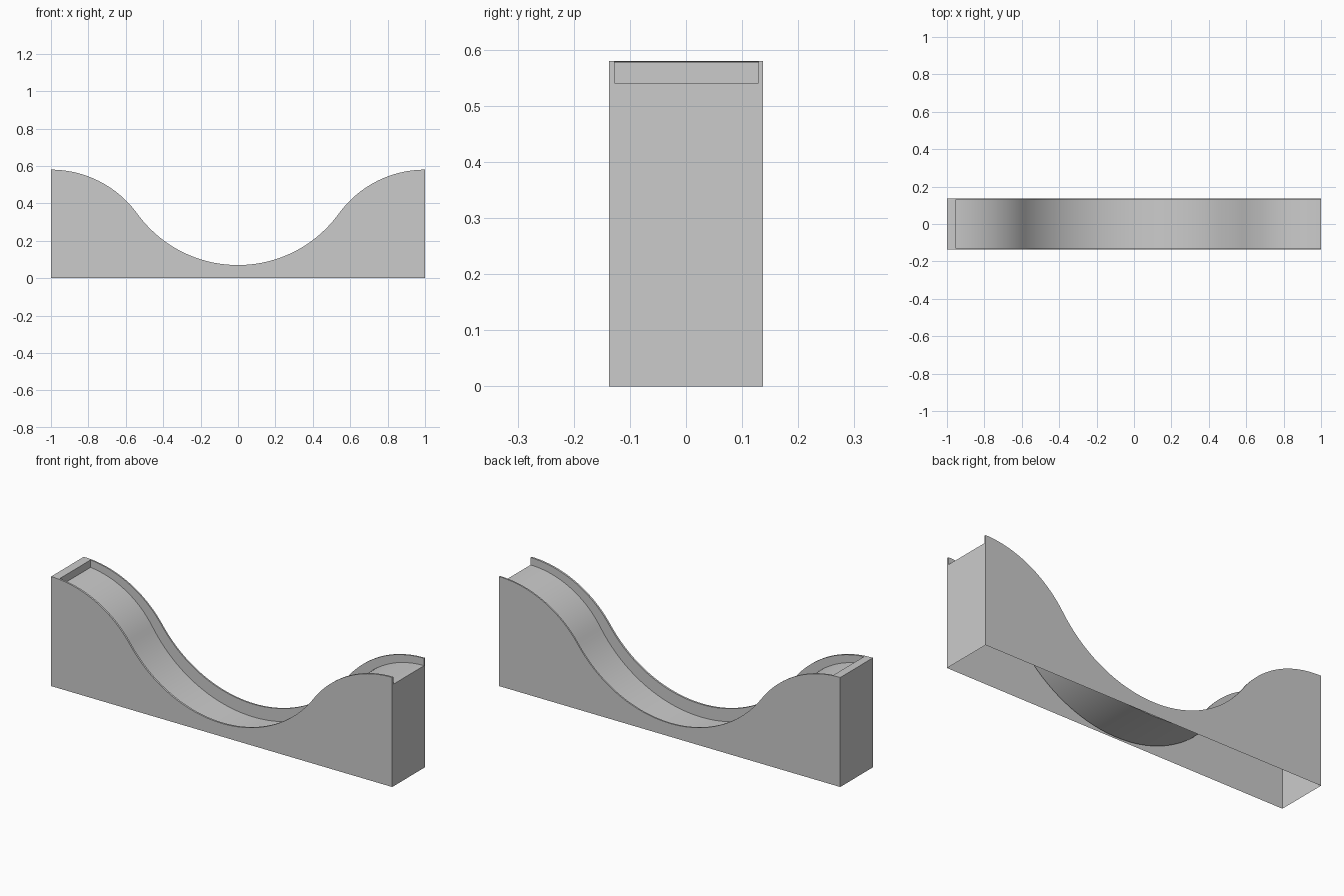
import bpy, bmesh
from math import sqrt

if "Cube" in bpy.data.objects:
    bpy.data.objects.remove(bpy.data.objects["Cube"])

OUT = 0.137               # outer half width
IN_L, IN_R = -0.127, 0.129  # channel sides
CAP = -0.955              # inner face of the closed end


def s_curve(x, top, low, r_crest):
    """Two tangent arcs: crest centred on |x| = 1, valley centred on x = 0."""
    drop = top - low
    total = (1 + drop * drop) / (2 * drop)
    r_valley = total - r_crest
    x = abs(x)
    if x > 1 - r_crest / total:
        return top - r_crest + sqrt(r_crest ** 2 - (1 - x) ** 2)
    return low + r_valley - sqrt(r_valley ** 2 - x * x)


def rim(x):
    return s_curve(x, 0.58, 0.07, 0.57)


def track(x):
    return s_curve(x, 0.541, 0.002, 0.49)


bm = bmesh.new()


def section(x, closed=False):
    zr = rim(x)
    zt = zr if closed else track(x)
    pts = [(-OUT, 0), (-OUT, zr), (IN_L, zr), (IN_L, zt),
           (IN_R, zt), (IN_R, zr), (OUT, zr), (OUT, 0)]
    return [bm.verts.new((x, y, z)) for y, z in pts]


# Closed end block, then the open channel
N = 120
rows = [section(-1 + (CAP + 1) * i / 4, True) for i in range(5)]
rows += [section(CAP + (1 - CAP) * i / N) for i in range(N + 1)]
for a, b in zip(rows, rows[1:]):
    for i in range(7):
        bm.faces.new((a[i], b[i], b[i + 1], a[i + 1]))

# End walls; the underside stays open
bm.faces.new(rows[0])
bm.faces.new(rows[-1][::-1])
bmesh.ops.remove_doubles(bm, verts=bm.verts, dist=1e-5)

mesh = bpy.data.meshes.new("curved_ramp")
bm.to_mesh(mesh)
bm.free()
ramp = bpy.data.objects.new("curved_ramp", mesh)
bpy.context.collection.objects.link(ramp)
bpy.context.view_layer.objects.active = ramp
ramp.select_set(True)
bpy.ops.object.shade_smooth_by_angle()
